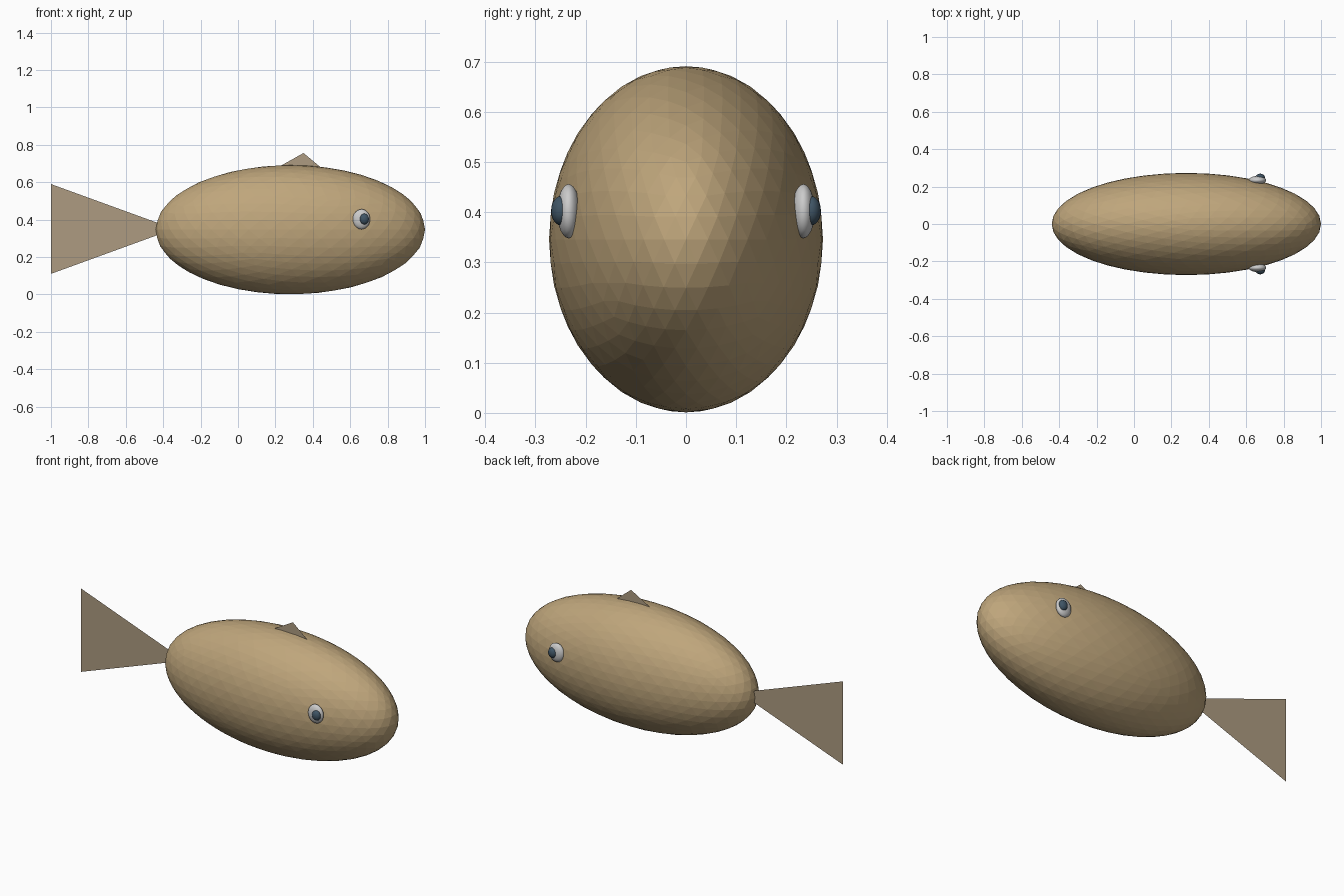
import bpy

if "Cube" in bpy.data.objects:
    bpy.data.objects.remove(bpy.data.objects["Cube"])


def material(name, rgb):
    m = bpy.data.materials.new(name)
    m.diffuse_color = (*rgb, 1)
    m.use_nodes = True
    m.node_tree.nodes["Principled BSDF"].inputs["Base Color"].default_value = m.diffuse_color
    return m


tan = material("tan", (0.52, 0.38, 0.20))
fin_tan = material("fin_tan", (0.42, 0.33, 0.22))
white = material("eye_white", (0.8, 0.8, 0.8))
dark = material("pupil_dark", (0.05, 0.09, 0.13))


def ellipsoid(name, center, radii, mat, subdivisions, smooth=False):
    bpy.ops.mesh.primitive_ico_sphere_add(subdivisions=subdivisions, radius=1, location=center)
    o = bpy.context.object
    o.name = name
    o.scale = radii
    bpy.ops.object.transform_apply(location=False, rotation=False, scale=True)
    o.data.materials.append(mat)
    if smooth:
        bpy.ops.object.shade_smooth()
    return o


def flat_fin(name, outline):
    # Single thin sheet in the y = 0 plane
    me = bpy.data.meshes.new(name)
    me.from_pydata([(x, 0, z) for x, z in outline], [], [range(len(outline))])
    me.materials.append(fin_tan)
    o = bpy.data.objects.new(name, me)
    bpy.context.collection.objects.link(o)
    return o


# Faceted body
ellipsoid("body", (0.28, 0, 0.346), (0.72, 0.273, 0.345), tan, 4)

# Tail and back fin
flat_fin("tail_fin", [(-0.34, 0.35), (-1, 0.59), (-1, 0.11)])
flat_fin("back_fin", [(0.22, 0.683), (0.46, 0.665), (0.35, 0.756)])

# Eyes on both sides
for side, label in ((-1, "right"), (1, "left")):
    ellipsoid(f"{label}_eye", (0.66, side * 0.234, 0.402), (0.047, 0.023, 0.054), white, 3, True)
    ellipsoid(f"{label}_pupil", (0.675, side * 0.25, 0.403), (0.025, 0.019, 0.029), dark, 3, True)
